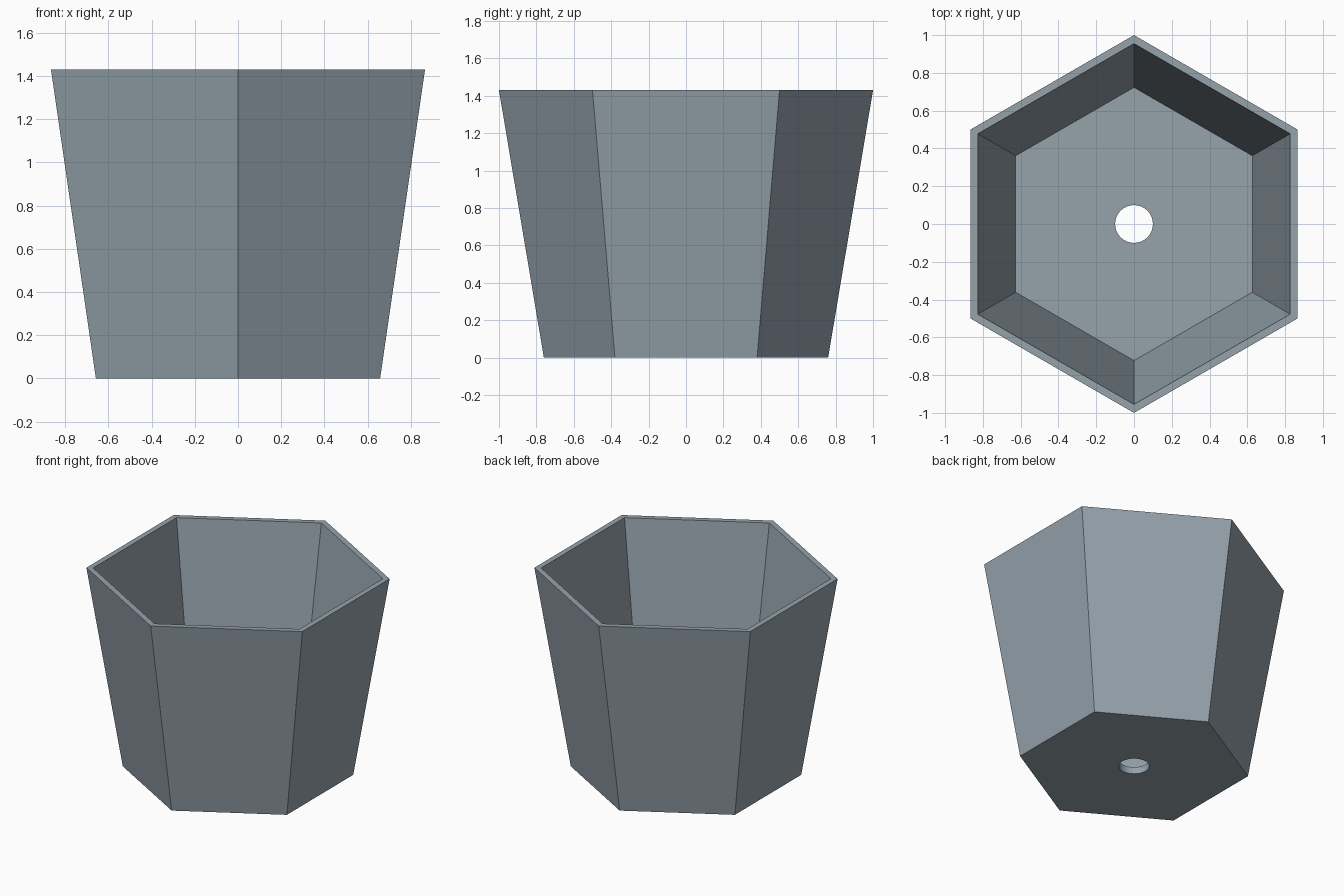
import bpy
import bmesh
from math import cos, sin, pi

cube = bpy.data.objects.get("Cube")
if cube:
    bpy.data.objects.remove(cube, do_unlink=True)

SIDES = 6
ARC = 6                      # hole segments per pot side
HEIGHT, FLOOR = 1.43, 0.05

# Single blue-grey material
grey = bpy.data.materials.new("blue_grey")
colour = (0.30, 0.36, 0.41, 1)
grey.use_nodes = True
grey.diffuse_color = colour
bsdf = next(n for n in grey.node_tree.nodes if n.type == 'BSDF_PRINCIPLED')
bsdf.inputs["Base Color"].default_value = colour

bm = bmesh.new()


def ring(radius, z, count):
    """Ring of vertices with the first one pointing to the back."""
    angles = [pi / 2 + 2 * pi * i / count for i in range(count)]
    return [bm.verts.new((radius * cos(a), radius * sin(a), z)) for a in angles]


def bridge(a, b):
    """Quads between two rings of equal count."""
    n = len(a)
    return [bm.faces.new((a[i], a[(i + 1) % n], b[(i + 1) % n], b[i]))
            for i in range(n)]


def holed_plate(outer, hole):
    """Flat hexagonal plate around a round hole, one face per side."""
    n = len(hole)
    for i in range(SIDES):
        arc = [hole[(i * ARC + k) % n] for k in range(ARC, -1, -1)]
        bm.faces.new([outer[i], outer[(i + 1) % SIDES]] + arc)


# Tapered walls: outside, rim and inside
outer_base = ring(0.76, 0, SIDES)
outer_top = ring(1.0, HEIGHT, SIDES)
inner_top = ring(0.955, HEIGHT, SIDES)
inner_floor = ring(0.723, FLOOR, SIDES)
bridge(outer_base, outer_top)
bridge(outer_top, inner_top)
bridge(inner_top, inner_floor)

# Floor with a drainage hole
hole_base = ring(0.1, 0, SIDES * ARC)
hole_floor = ring(0.1, FLOOR, SIDES * ARC)
holed_plate(inner_floor, hole_floor)
holed_plate(outer_base, hole_base)
for face in bridge(hole_floor, hole_base):
    face.smooth = True

# Sharp edges wherever the surface turns a corner
bmesh.ops.recalc_face_normals(bm, faces=bm.faces)
for edge in bm.edges:
    edge.smooth = edge.calc_face_angle(0) < pi / 6

mesh = bpy.data.meshes.new("hexagonal_pot")
bm.to_mesh(mesh)
bm.free()
mesh.materials.append(grey)
pot = bpy.data.objects.new("hexagonal_pot", mesh)
bpy.context.scene.collection.objects.link(pot)
